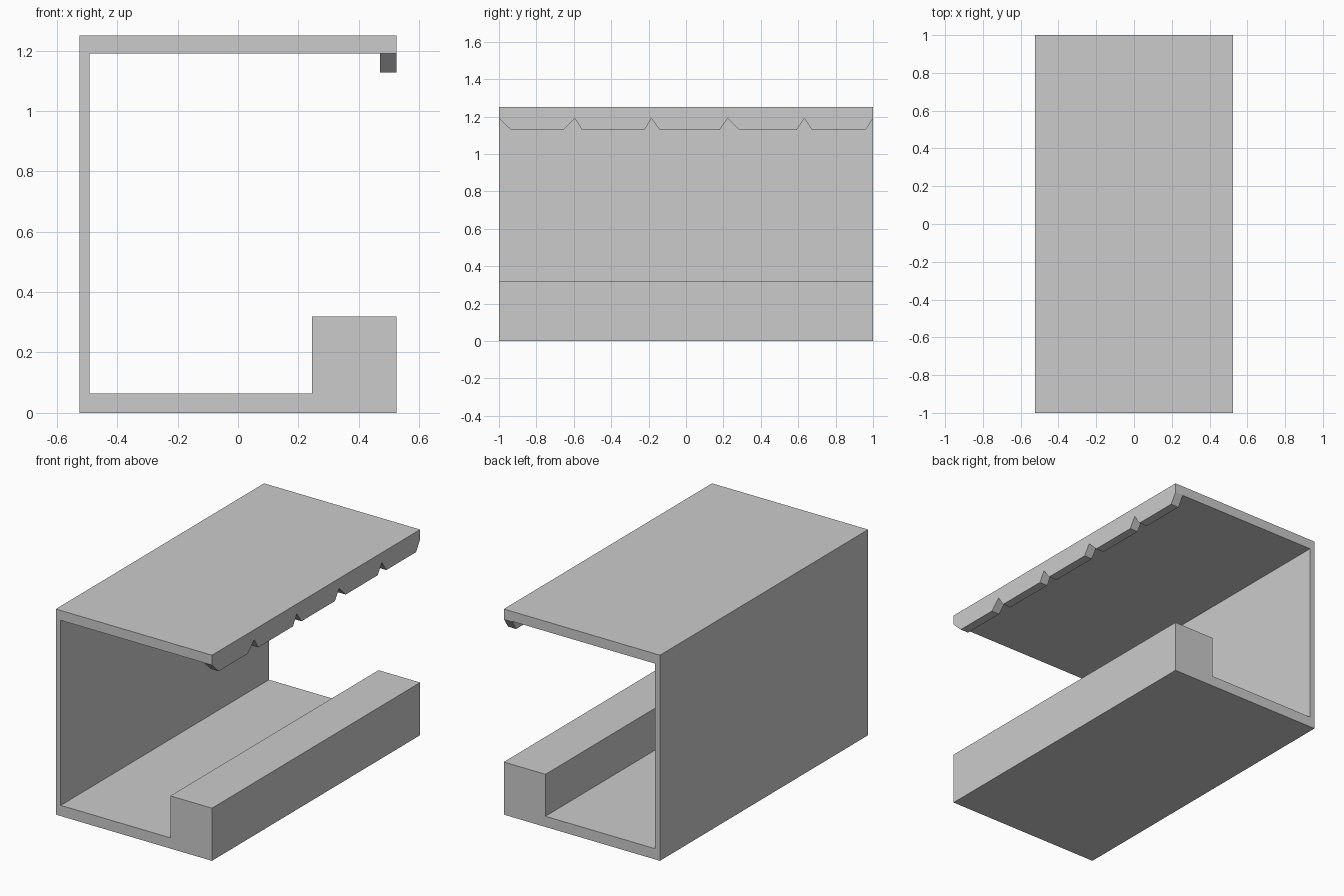
import bpy
import bmesh
from mathutils import Vector

cube = bpy.data.objects.get("Cube")
if cube:
    bpy.data.objects.remove(cube, do_unlink=True)

grey = bpy.data.materials.new("plain_grey")
grey.use_nodes = True
colour = (0.6, 0.6, 0.6, 1)
grey.diffuse_color = colour
grey.node_tree.nodes["Principled BSDF"].inputs["Base Color"].default_value = colour


def extrude_profile(name, points, offset):
    """Make a solid by pushing a flat outline along an offset."""
    bm = bmesh.new()
    face = bm.faces.new([bm.verts.new(p) for p in points])
    ext = bmesh.ops.extrude_face_region(bm, geom=[face])
    moved = [v for v in ext["geom"] if isinstance(v, bmesh.types.BMVert)]
    bmesh.ops.translate(bm, verts=moved, vec=Vector(offset))
    bmesh.ops.recalc_face_normals(bm, faces=bm.faces)
    mesh = bpy.data.meshes.new(name)
    bm.to_mesh(mesh)
    bm.free()
    mesh.materials.append(grey)
    obj = bpy.data.objects.new(name, mesh)
    bpy.context.collection.objects.link(obj)
    return obj


# Open channel: floor with raised kerb, back wall and roof in one section
W, H = 0.525, 1.25
FLOOR, ROOF, WALL = 0.065, 1.19, -0.492
section = [(-W, 0), (W, 0), (W, 0.32), (0.245, 0.32), (0.245, FLOOR),
           (WALL, FLOOR), (WALL, ROOF), (W, ROOF), (W, H), (-W, H)]
extrude_profile("channel_shell", [(x, -1, z) for x, z in section], (0, 2, 0))

# Hanging lip under the roof edge, split into teeth by V notches
LIP_IN, LIP_LOW = 0.47, 1.128
teeth = [(-1, -0.935, -0.655, -0.595), (-0.595, -0.555, -0.222, -0.185),
         (-0.185, -0.14, 0.18, 0.222), (0.222, 0.285, 0.592, 0.632),
         (0.632, 0.675, 0.96, 1)]
for i, (a, b, c, d) in enumerate(teeth):
    outline = [(a, ROOF), (b, LIP_LOW), (c, LIP_LOW), (d, ROOF)]
    extrude_profile(f"lip_tooth_{i + 1}",
                    [(LIP_IN, y, z) for y, z in outline], (W - LIP_IN, 0, 0))
